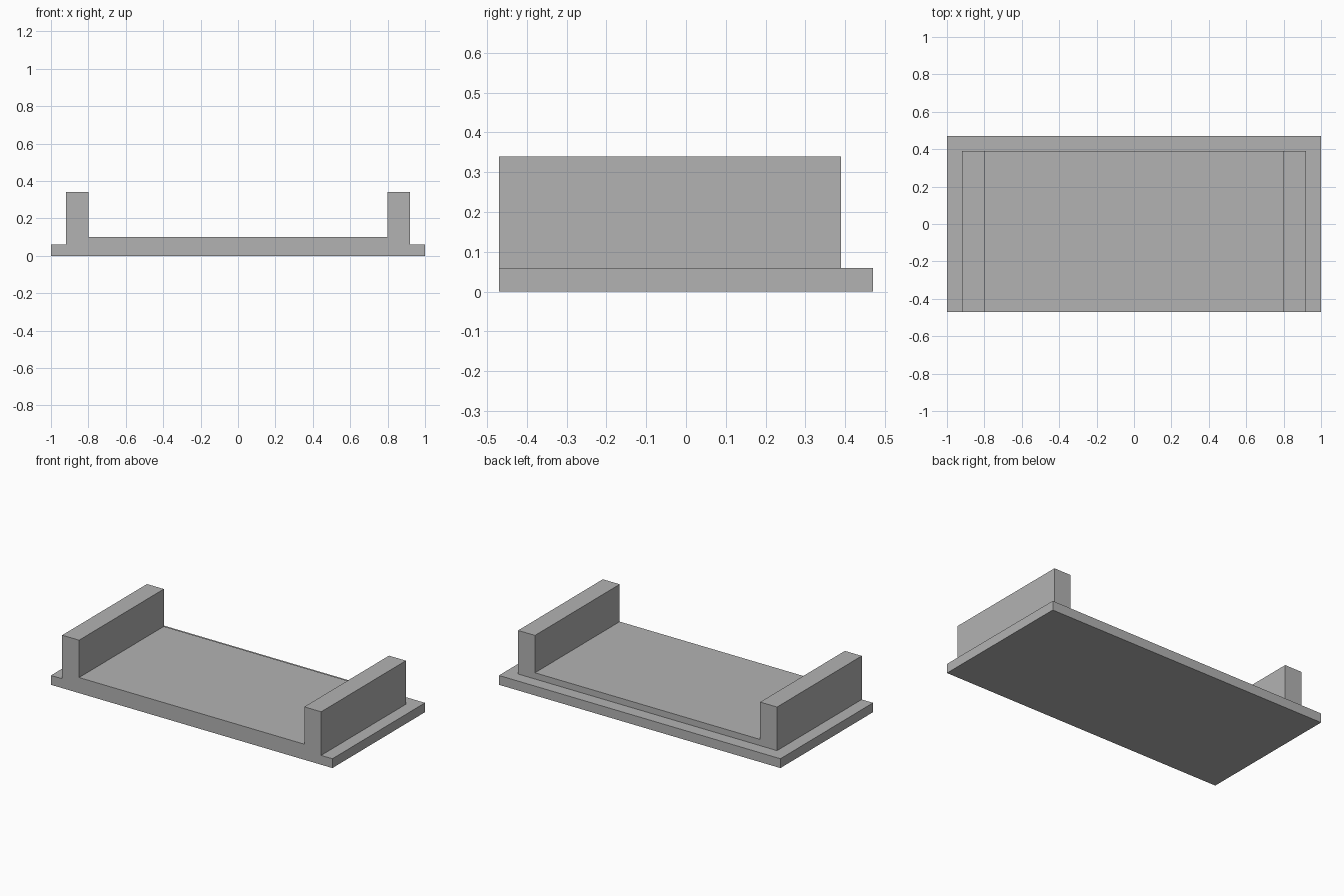
import bpy
import bmesh

cube = bpy.data.objects.get("Cube")
if cube:
    bpy.data.objects.remove(cube, do_unlink=True)

grey = bpy.data.materials.new("plain grey")
grey.use_nodes = True
colour = (0.45, 0.45, 0.45, 1)
grey.diffuse_color = colour
grey.node_tree.nodes["Principled BSDF"].inputs["Base Color"].default_value = colour


def extrude_profile(name, points, front, back):
    """Extrude an (x, z) outline along y into a solid."""
    bm = bmesh.new()
    face = bm.faces.new([bm.verts.new((x, front, z)) for x, z in points])
    new = bmesh.ops.extrude_face_region(bm, geom=[face])["geom"]
    verts = [v for v in new if isinstance(v, bmesh.types.BMVert)]
    bmesh.ops.translate(bm, verts=verts, vec=(0, back - front, 0))
    bmesh.ops.recalc_face_normals(bm, faces=bm.faces)
    mesh = bpy.data.meshes.new(name)
    bm.to_mesh(mesh)
    bm.free()
    mesh.materials.append(grey)
    obj = bpy.data.objects.new(name, mesh)
    bpy.context.collection.objects.link(obj)
    return obj


def mirrored(half):
    """Close a right-hand outline with its left-hand mirror image."""
    return half + [(-x, z) for x, z in reversed(half)]


FRONT, BACK = -0.47, 0.47
BASE_TOP, FLOOR_TOP, WALL_TOP = 0.06, 0.10, 0.34
OUTER, INNER = 0.92, 0.80

# Thin base plate
extrude_profile("base_plate", mirrored([(1, 0), (1, BASE_TOP)]), FRONT, BACK)

# Raised floor with a wall at each end, flush with the front of the plate
channel = [(OUTER, BASE_TOP), (OUTER, WALL_TOP), (INNER, WALL_TOP), (INNER, FLOOR_TOP)]
extrude_profile("floor_and_side_walls", mirrored(channel), FRONT, 0.39)
